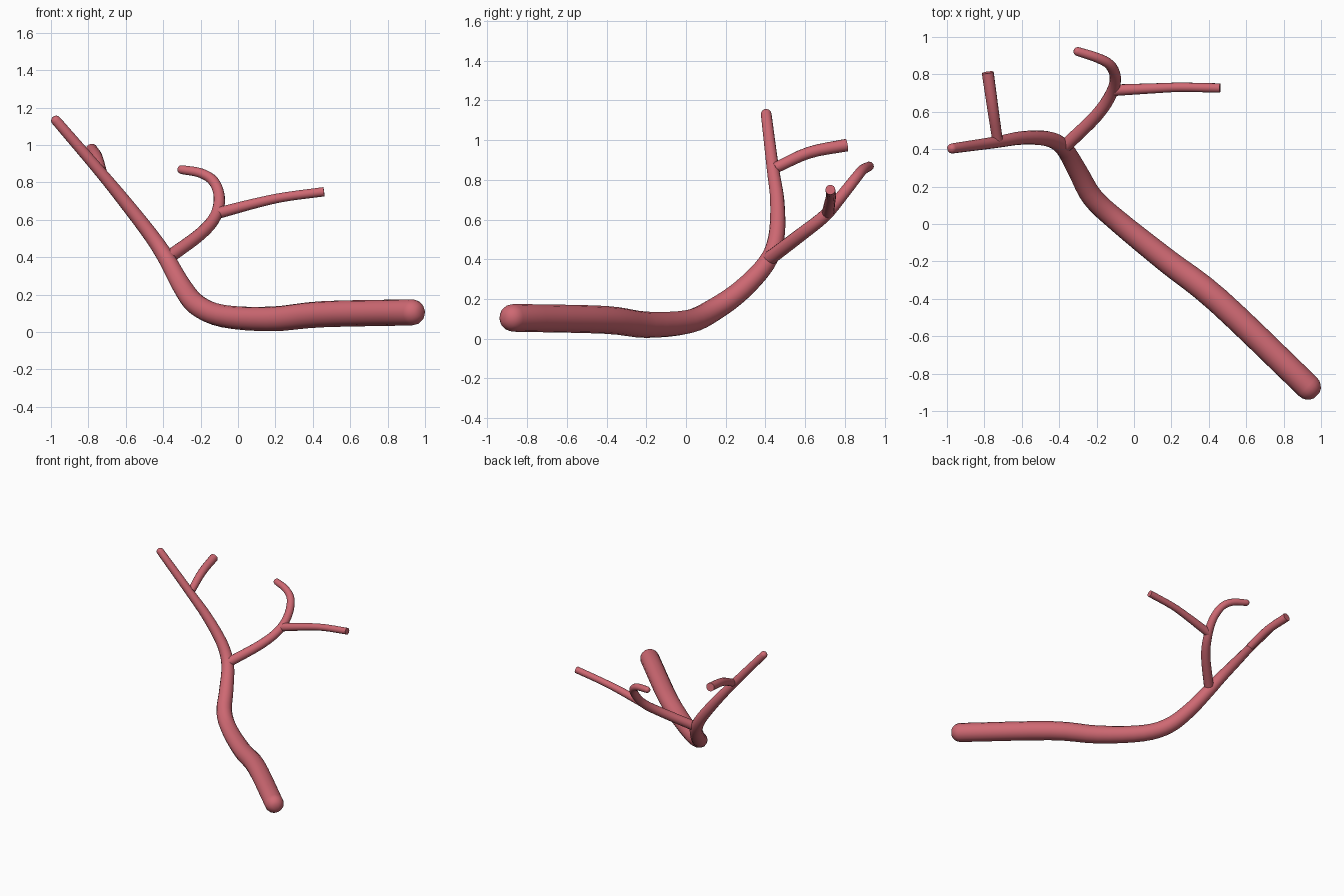
import bpy, bmesh, math
from mathutils import Vector

cube = bpy.data.objects.get("Cube")
if cube:
    bpy.data.objects.remove(cube, do_unlink=True)

SIDES = 14
STEPS = 4

mat = bpy.data.materials.new("vessel_red")
mat.use_nodes = True
colour = (0.62, 0.14, 0.17, 1)
mat.diffuse_color = colour
mat.node_tree.nodes["Principled BSDF"].inputs["Base Color"].default_value = colour


def spline(points):
    """Smooth path through (x, y, z, radius) points."""
    pts = [Vector(p) for p in points]
    pts = [2 * pts[0] - pts[1]] + pts + [2 * pts[-1] - pts[-2]]
    out = []
    for a, b, c, d in zip(pts, pts[1:], pts[2:], pts[3:]):
        for i in range(STEPS):
            t = i / STEPS
            out.append(0.5 * (2 * b + (c - a) * t + (2 * a - 5 * b + 4 * c - d) * t**2
                              + (3 * b - a - 3 * c + d) * t**3))
    return out + [pts[-2]]


def dome(end, inner):
    """Shrinking rings that round off one end, from the rim outward."""
    out_dir = (end.xyz - inner.xyz).normalized()
    rings = []
    for i in range(1, 5):
        a = i * math.pi / 10
        rings.append(Vector((*(end.xyz + out_dir * end.w * math.sin(a)),
                             end.w * math.cos(a))))
    return rings


def tube(name, points, round_start=False, round_end=False):
    path = spline(points)
    head = dome(path[0], path[1])[::-1] if round_start else []
    tail = dome(path[-1], path[-2]) if round_end else []
    path = head + path + tail
    bm = bmesh.new()
    rings, side = [], None
    for i, p in enumerate(path):
        ahead, behind = path[min(i + 1, len(path) - 1)], path[max(i - 1, 0)]
        tangent = (ahead.xyz - behind.xyz).normalized()
        # Carry the side vector along the path so the tube does not twist
        side = side or tangent.orthogonal()
        side = (side - tangent * side.dot(tangent)).normalized()
        up = tangent.cross(side)
        ring = []
        for k in range(SIDES):
            a = math.tau * k / SIDES
            ring.append(bm.verts.new(p.xyz + p.w * (side * math.cos(a) + up * math.sin(a))))
        rings.append(ring)
    for r, s in zip(rings, rings[1:]):
        for k in range(SIDES):
            n = (k + 1) % SIDES
            bm.faces.new((r[k], r[n], s[n], s[k]))
    bm.faces.new(rings[0][::-1])
    bm.faces.new(rings[-1])
    bmesh.ops.recalc_face_normals(bm, faces=bm.faces)
    mesh = bpy.data.meshes.new(name)
    bm.to_mesh(mesh)
    bm.free()
    mesh.materials.append(mat)
    obj = bpy.data.objects.new(name, mesh)
    bpy.context.collection.objects.link(obj)
    bpy.ops.object.select_all(action="DESELECT")
    obj.select_set(True)
    bpy.context.view_layer.objects.active = obj
    bpy.ops.object.shade_smooth_by_angle(angle=math.radians(50))
    return obj


# Main trunk, thick at the front and tapering to the raised tip
tube("trunk", [
    (0.93, -0.87, 0.105, 0.07), (0.45, -0.41, 0.095, 0.07),
    (0.18, -0.2, 0.07, 0.066), (-0.08, 0.01, 0.085, 0.06),
    (-0.22, 0.14, 0.145, 0.057), (-0.3, 0.28, 0.245, 0.052),
    (-0.375, 0.405, 0.38, 0.046), (-0.46, 0.455, 0.51, 0.041),
    (-0.6, 0.46, 0.69, 0.036), (-0.74, 0.437, 0.86, 0.031),
    (-0.972, 0.404, 1.13, 0.027)], round_start=True, round_end=True)

# Hooked branch from the bend of the trunk
tube("hooked_branch", [
    (-0.37, 0.415, 0.4, 0.036), (-0.2, 0.58, 0.525, 0.034),
    (-0.12, 0.7, 0.62, 0.032), (-0.1, 0.785, 0.72, 0.03),
    (-0.13, 0.852, 0.805, 0.028), (-0.2, 0.89, 0.85, 0.026),
    (-0.3, 0.922, 0.868, 0.024)], round_end=True)

# Straight twigs with flat cut ends
tube("side_twig", [
    (-0.11, 0.715, 0.635, 0.031), (0.1, 0.725, 0.69, 0.027),
    (0.25, 0.731, 0.722, 0.025), (0.46, 0.727, 0.75, 0.025)])
tube("rear_twig", [
    (-0.73, 0.45, 0.86, 0.028), (-0.755, 0.62, 0.937, 0.03),
    (-0.782, 0.81, 0.975, 0.032)])
